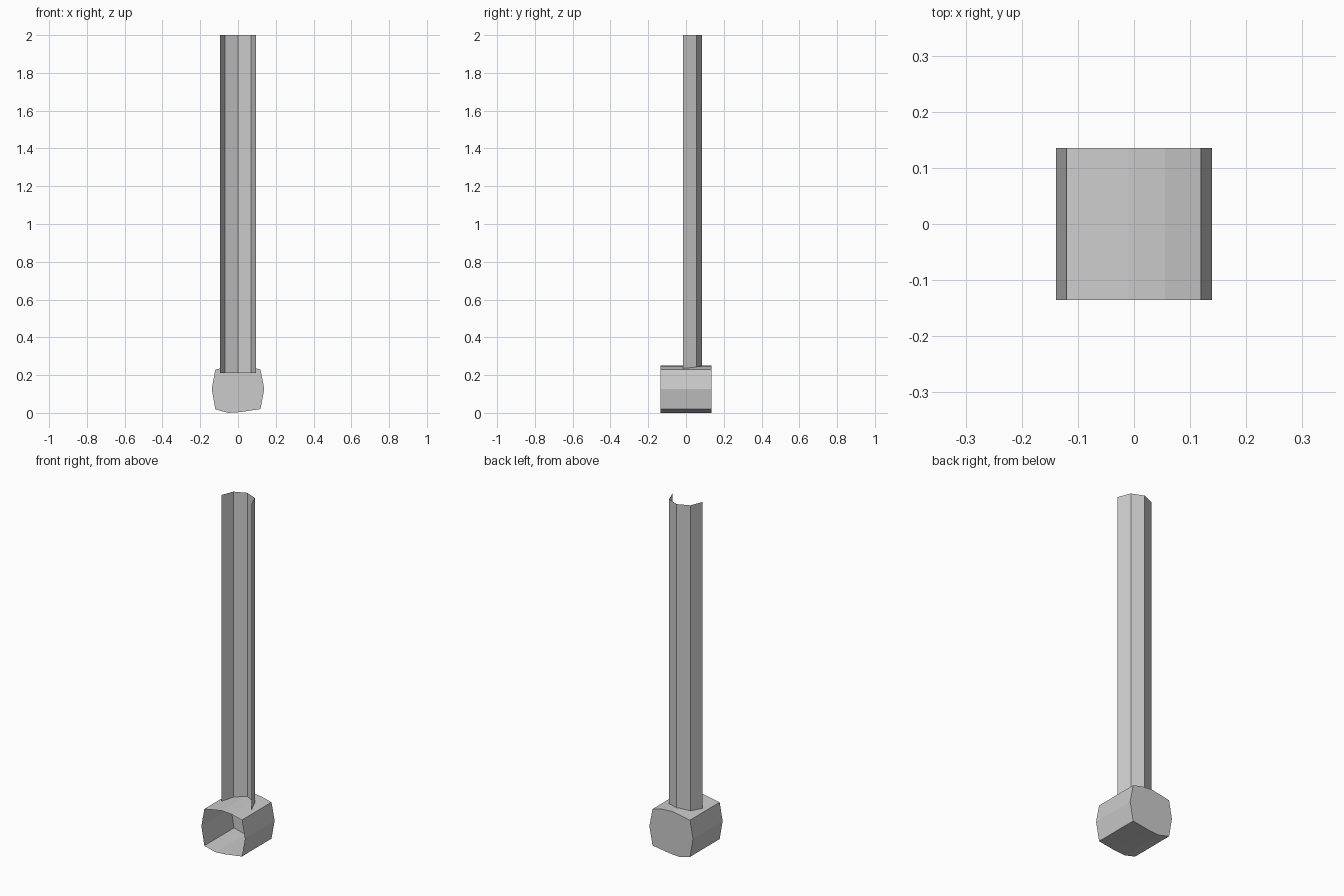
import bpy, bmesh
from mathutils import Vector

if "Cube" in bpy.data.objects:
    bpy.data.objects.remove(bpy.data.objects["Cube"])


def sweep(name, profile, start, direction, closed=False, cap_end=False):
    """Sweep a list of 3D profile points into a thin sheet."""
    bm = bmesh.new()
    a = [bm.verts.new(Vector(p) + Vector(start)) for p in profile]
    b = [bm.verts.new(v.co + Vector(direction)) for v in a]
    n = len(a)
    for i in range(n if closed else n - 1):
        j = (i + 1) % n
        bm.faces.new((a[i], a[j], b[j], b[i]))
    if cap_end:
        bm.faces.new(b)
    bmesh.ops.recalc_face_normals(bm, faces=bm.faces)
    mesh = bpy.data.meshes.new(name)
    bm.to_mesh(mesh)
    bm.free()
    obj = bpy.data.objects.new(name, mesh)
    bpy.context.collection.objects.link(obj)
    return obj


# Hollow bulging base, open at the front and closed at the back
base = [(-0.12, 0.018), (-0.05, 0.0), (0.01, 0.004), (0.119, 0.02),
        (0.139, 0.127), (0.119, 0.23), (0.055, 0.246), (-0.01, 0.25),
        (-0.12, 0.23), (-0.139, 0.127)]
sweep("base_housing", [(x, 0, z) for x, z in base],
      (0, -0.135, 0), (0, 0.27, 0), closed=True, cap_end=True)

# Tall half-octagon shaft, a single open sheet facing forward
shaft = [(-0.096, -0.015), (-0.068, 0.056), (0, 0.085), (0.068, 0.056), (0.096, -0.015)]
sweep("shaft", [(x, y, 0) for x, y in shaft], (0, 0, 0.21), (0, 0, 1.79))
